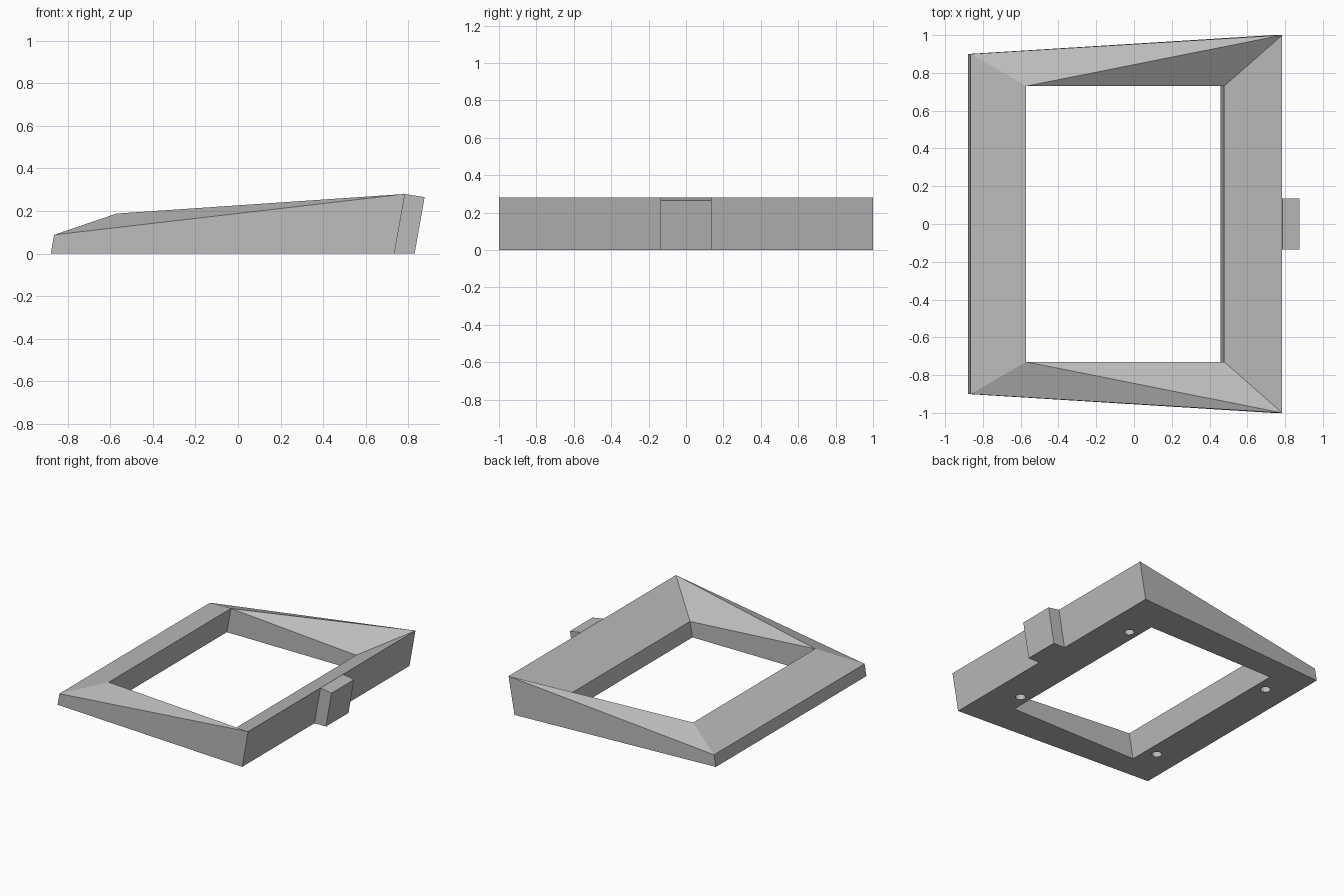
import bpy
import bmesh

if "Cube" in bpy.data.objects:
    bpy.data.objects.remove(bpy.data.objects["Cube"])

LEAN = 0.178  # end walls lean towards +x as they rise

grey = bpy.data.materials.new("plain grey")
grey.use_nodes = True
grey.diffuse_color = (0.5, 0.5, 0.5, 1)
grey.node_tree.nodes["Principled BSDF"].inputs["Base Color"].default_value = (0.5, 0.5, 0.5, 1)


def finish(name, bm):
    bmesh.ops.recalc_face_normals(bm, faces=bm.faces)
    mesh = bpy.data.meshes.new(name)
    bm.to_mesh(mesh)
    bm.free()
    mesh.materials.append(grey)
    obj = bpy.data.objects.new(name, mesh)
    bpy.context.collection.objects.link(obj)
    return obj


def ring(bm, x_left, z_left, y_left, x_right, z_right, y_right):
    """Four corners, leaned by their height: front left, front right, back right, back left."""
    corners = ((x_left, -y_left, z_left), (x_right, -y_right, z_right),
               (x_right, y_right, z_right), (x_left, y_left, z_left))
    return [bm.verts.new((x + LEAN * z, y, z)) for x, y, z in corners]


# Wedge frame with a sloping bevel around the opening
bm = bmesh.new()
outer_low = ring(bm, -0.88, 0, 0.9, 0.735, 0, 1)
outer_top = ring(bm, -0.88, 0.088, 0.9, 0.735, 0.28, 1)
inner_low = ring(bm, -0.604, 0, 0.73, 0.457, 0, 0.73)
inner_top = ring(bm, -0.604, 0.188, 0.73, 0.457, 0.115, 0.73)
for i in range(4):
    j = (i + 1) % 4
    for a, b in ((outer_low, outer_top), (inner_low, inner_top), (outer_low, inner_low)):
        bm.faces.new((a[i], a[j], b[j], b[i]))
    if i % 2:  # flat bevels on the two ends
        bm.faces.new((outer_top[i], outer_top[j], inner_top[j], inner_top[i]))
    else:      # long sides fold from the tall corner to the inner left corner
        tall, left = (1, 0) if i == 0 else (2, 3)
        bm.faces.new((outer_top[left], outer_top[tall], inner_top[left]))
        bm.faces.new((outer_top[tall], inner_top[tall], inner_top[left]))
frame = finish("wedge_frame", bm)

# Locating tab on the tall end
bm = bmesh.new()
profile = ((0.735, 0), (0.83, 0), (0.877, 0.265), (0.785, 0.28))
side = bm.faces.new([bm.verts.new((x, -0.135, z)) for x, z in profile])
grown = bmesh.ops.extrude_face_region(bm, geom=[side])["geom"]
bmesh.ops.translate(bm, vec=(0, 0.27, 0),
                    verts=[v for v in grown if isinstance(v, bmesh.types.BMVert)])
finish("end_tab", bm)

# Four blind screw holes in the underside
bm = bmesh.new()
for x in (-0.69, 0.53):
    for y in (-0.58, 0.58):
        made = bmesh.ops.create_cone(bm, cap_ends=True, segments=16,
                                     radius1=0.035, radius2=0.035, depth=0.16)
        bmesh.ops.translate(bm, verts=made["verts"], vec=(x, y, 0))
cutter = finish("screw_hole_cutter", bm)
cutter.hide_render = True
cutter.hide_set(True)
holes = frame.modifiers.new("screw_holes", 'BOOLEAN')
holes.operation = 'DIFFERENCE'
holes.solver = 'EXACT'
holes.object = cutter
